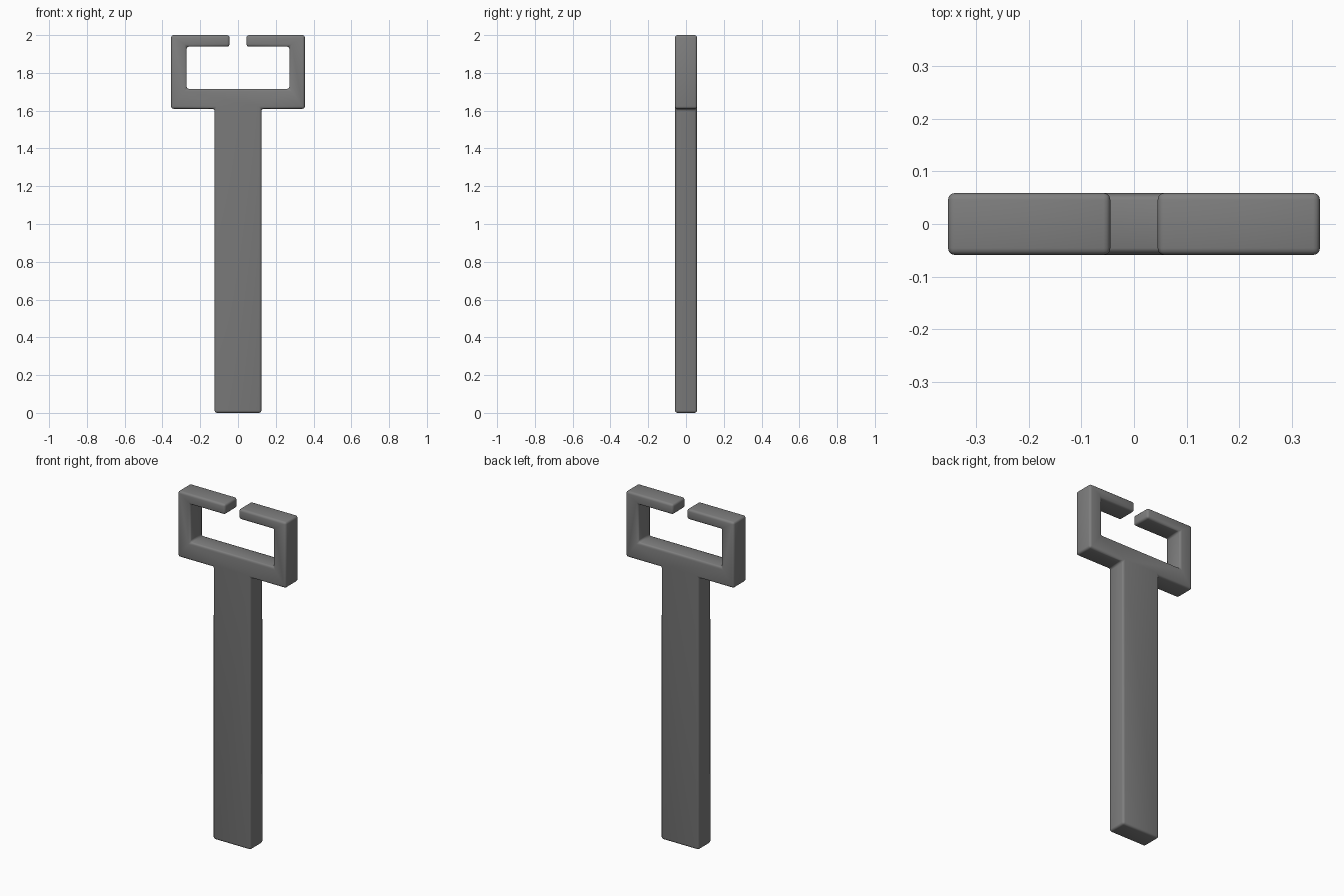
import bpy, bmesh

if "Cube" in bpy.data.objects:
    bpy.data.objects.remove(bpy.data.objects["Cube"])

T = 0.059  # half thickness

# Right half of the outline, from the stem's foot up to the gap between the arms
half = [(0.124, 0.0), (0.124, 1.61), (0.354, 1.61), (0.354, 2.0),
        (0.045, 2.0), (0.045, 1.939), (0.272, 1.939), (0.272, 1.715)]
outline = half + [(-x, z) for x, z in reversed(half)]

# Flat outline extruded through the thickness
bm = bmesh.new()
face = bm.faces.new([bm.verts.new((x, -T, z)) for x, z in outline])
ext = bmesh.ops.extrude_face_region(bm, geom=[face])
for v in ext["geom"]:
    if isinstance(v, bmesh.types.BMVert):
        v.co.y = T
bmesh.ops.recalc_face_normals(bm, faces=bm.faces)

# Softly rounded edges all around
bmesh.ops.bevel(bm, geom=bm.edges[:], offset=0.013, offset_type='OFFSET',
                segments=3, profile=0.5, affect='EDGES', clamp_overlap=True)
for f in bm.faces:
    f.smooth = True

mesh = bpy.data.meshes.new("stem_with_open_clip")
bm.to_mesh(mesh)
bm.free()
obj = bpy.data.objects.new("stem_with_open_clip", mesh)
bpy.context.collection.objects.link(obj)

# Plain grey finish
grey = bpy.data.materials.new("mid_grey")
grey.diffuse_color = (0.21, 0.21, 0.21, 1.0)
grey.use_nodes = True
grey.node_tree.nodes["Principled BSDF"].inputs["Base Color"].default_value = grey.diffuse_color
mesh.materials.append(grey)
